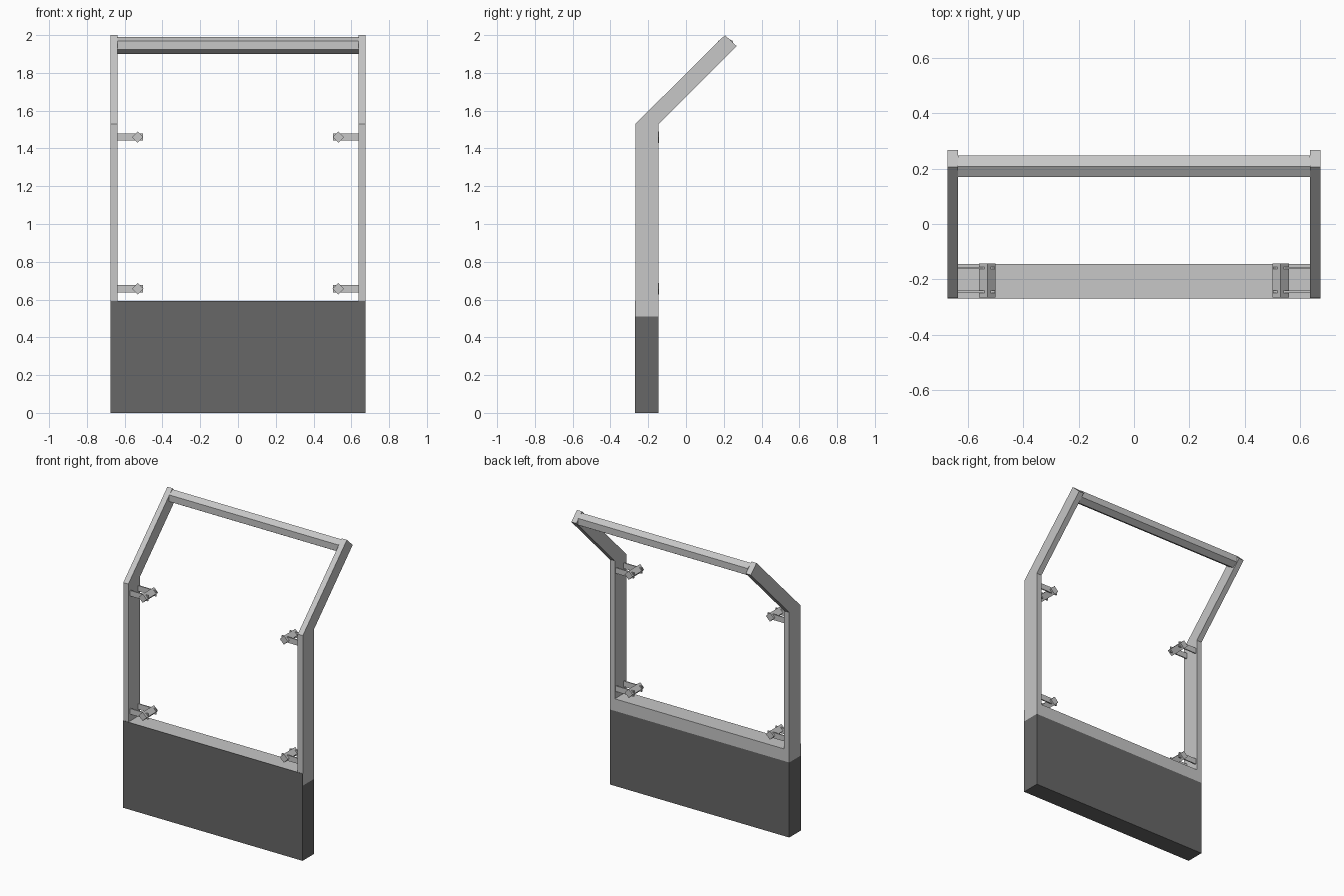
import bpy, bmesh, math
from mathutils import Vector

if "Cube" in bpy.data.objects:
    bpy.data.objects.remove(bpy.data.objects["Cube"])


def material(name, v):
    m = bpy.data.materials.new(name)
    m.diffuse_color = (v, v, v, 1)
    m.use_nodes = True
    m.node_tree.nodes["Principled BSDF"].inputs["Base Color"].default_value = m.diffuse_color
    return m


LIGHT = material("light grey", 0.57)
DARK = material("dark grey", 0.135)


def prism(name, points, depth, mat):
    """Extrude a closed 3D outline along the depth vector."""
    bm = bmesh.new()
    face = bm.faces.new([bm.verts.new(p) for p in points])
    ext = bmesh.ops.extrude_face_region(bm, geom=[face])
    moved = [g for g in ext["geom"] if isinstance(g, bmesh.types.BMVert)]
    bmesh.ops.translate(bm, vec=Vector(depth), verts=moved)
    bmesh.ops.recalc_face_normals(bm, faces=bm.faces)
    mesh = bpy.data.meshes.new(name)
    bm.to_mesh(mesh)
    bm.free()
    mesh.materials.append(mat)
    ob = bpy.data.objects.new(name, mesh)
    bpy.context.collection.objects.link(ob)
    return ob


def box(name, x0, x1, y0, y1, z0, z1, mat):
    pts = [(x0, y0, z0), (x1, y0, z0), (x1, y1, z0), (x0, y1, z0)]
    return prism(name, pts, (0, 0, z1 - z0), mat)


W, IN = 0.675, 0.637            # outer and inner half widths
F, B = -0.268, -0.145           # front and back of the upright frame

# dark base with a thin front panel that also covers the sill
box("base", -W, W, F, B, 0, 0.51, DARK)
box("front_panel", -W, W, F - 0.002, F, 0, 0.592, DARK)

# sill between the posts
box("sill", -IN, IN, F, B, 0.51, 0.592, LIGHT)

# bent side posts, leaning back at the top
post = [(F, 0.51), (B, 0.51), (B, 1.53), (0.268, 1.942), (0.206, 2.0), (F, 1.53)]
for side, s in (("left", -1), ("right", 1)):
    prism(side + "_post", [(s * IN, y, z) for y, z in post], (s * (W - IN), 0, 0), LIGHT)

    # brackets: two thin arms carrying a square rod on its edge
    for level, z in (("lower", 0.657), ("upper", 1.46)):
        tag = side + "_" + level
        for i, y in enumerate((-0.159, -0.245)):
            xs = sorted((s * 0.503, s * IN))
            box(f"{tag}_arm_{i + 1}", xs[0], xs[1], y - 0.004, y + 0.004,
                z - 0.019, z + 0.019, LIGHT)
        r = 0.03
        diamond = [(s * 0.531 + dx * r, F + 0.002, z + dz * r)
                   for dx, dz in ((1, 0), (0, 1), (-1, 0), (0, -1))]
        prism(tag + "_rod", diamond, (0, B - F, 0), LIGHT)

# hexagonal top rail between the posts
hexagon = [(-IN, 0.209 + 0.045 * math.sin(a), 1.946 + 0.045 * math.cos(a))
           for a in (math.radians(60 * i) for i in range(6))]
prism("top_rail", hexagon, (2 * IN, 0, 0), LIGHT)
